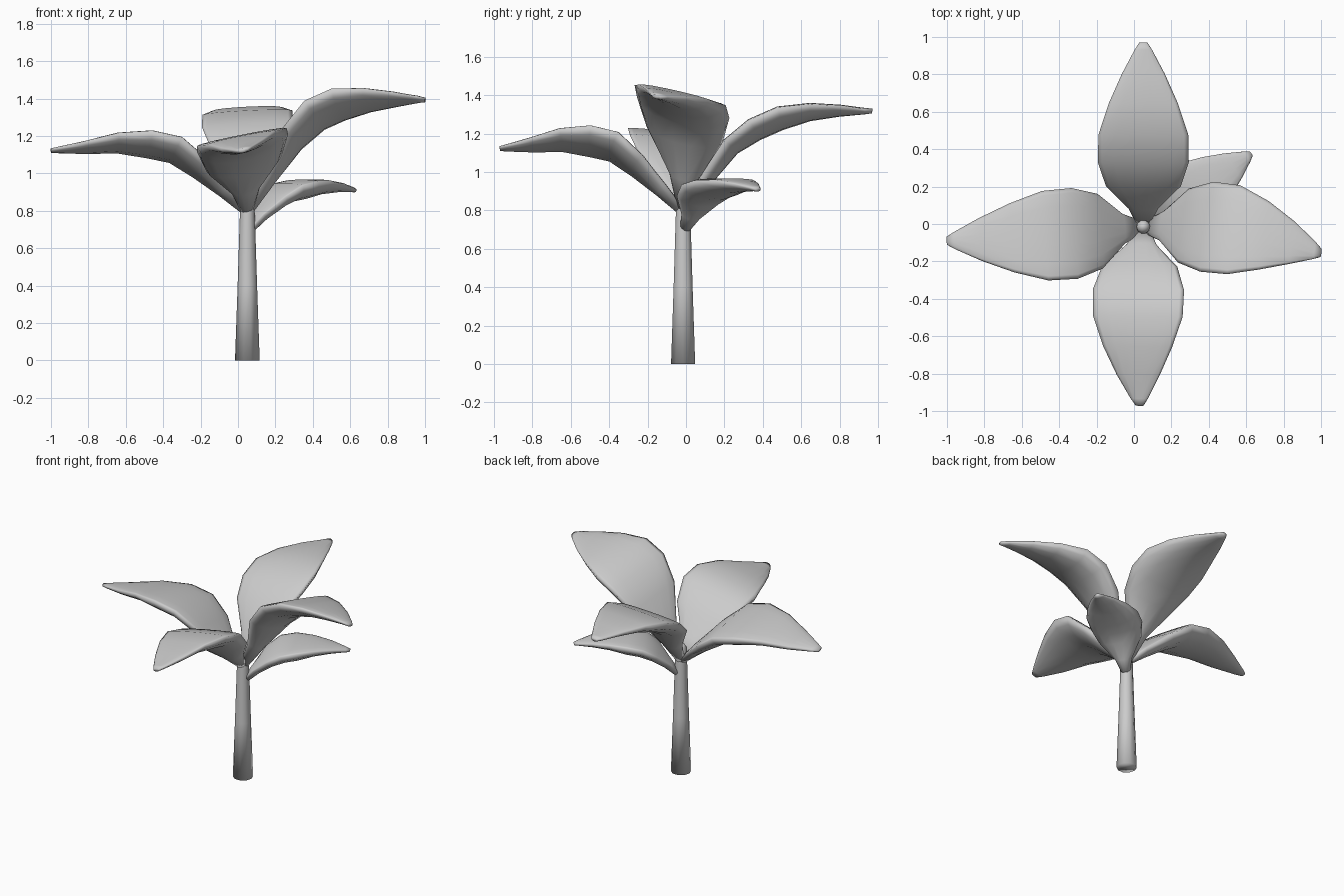
import bpy, math
from mathutils import Vector

cube = bpy.data.objects.get("Cube")
if cube:
    bpy.data.objects.remove(cube, do_unlink=True)

grey = bpy.data.materials.new("plain_grey")
grey.use_nodes = True
grey.diffuse_color = (0.6, 0.6, 0.6, 1)
grey.node_tree.nodes["Principled BSDF"].inputs["Base Color"].default_value = (0.6, 0.6, 0.6, 1)

CENTRE = Vector((0.05, -0.015, 0))
UP = Vector((0, 0, 1))


def loft(name, rings):
    """Skin closed rings of points, cap both ends and shade smooth."""
    n = len(rings[0])
    verts = [p for ring in rings for p in ring]
    faces = [tuple(range(n))[::-1], tuple(range(len(verts) - n, len(verts)))]
    for r in range(len(rings) - 1):
        for k in range(n):
            a, b = r * n + k, r * n + (k + 1) % n
            faces.append((a, b, b + n, a + n))
    mesh = bpy.data.meshes.new(name)
    mesh.from_pydata(verts, [], faces)
    mesh.materials.append(grey)
    mesh.shade_smooth()
    obj = bpy.data.objects.new(name, mesh)
    bpy.context.collection.objects.link(obj)


# Stations along every leaf, with the shared half-width and belly depth
STATIONS = [0, .1, .22, .35, .5, .67, .83, .96, 1]
HALF_WIDTH = [.03, .08, .2, .243, .24, .185, .115, .047, .022]
BELLY = [.03, .06, .09, .11, .11, .08, .05, .022, .012]


def leaf(name, tip, heights, tilt, bulge=0, size=1, sides=14):
    """Fleshy tilted blade: nearly flat on top, rounded belly underneath."""
    along = Vector((tip[0], tip[1], 0)) - CENTRE
    side = UP.cross(along).normalized()
    mids = [CENTRE + along * t + side * bulge * 4 * t * (1 - t) + UP * z
            for t, z in zip(STATIONS, heights)]
    rings = []
    for i, mid in enumerate(mids):
        tangent = mids[min(i + 1, len(mids) - 1)] - mids[max(i - 1, 0)]
        normal = tangent.cross(side).normalized()
        w = HALF_WIDTH[i] * size
        ring = []
        for k in range(sides):
            a = math.tau * k / sides
            s, h = math.cos(a), math.sin(a)
            lift = h * (.012 if h > 0 else BELLY[i] * size ** .5)
            ring.append(mid + side * w * s + UP * tilt * w * s + normal * lift)
        rings.append(ring)
    loft(name, rings)


# Tapered stem with a small domed top
stem_profile = [(.066, 0), (.052, .4), (.04, .78), (.036, .89), (.024, .912), (.008, .92)]
loft("stem", [[CENTRE + Vector((r * math.cos(math.tau * k / 10),
                                r * math.sin(math.tau * k / 10), z))
               for k in range(10)] for r, z in stem_profile])

# Four large leaves and one small lower leaf
low = [.8, .92, 1.05, 1.16, 1.195, 1.19, 1.155, 1.13, 1.122]
middle = [.8, .97, 1.155, 1.26, 1.325, 1.345, 1.338, 1.322, 1.318]
high = [.8, .985, 1.195, 1.335, 1.4, 1.415, 1.41, 1.4, 1.393]
small = [.69, .78, .875, .935, .955, .955, .94, .918, .908]
leaf("front_leaf", (.03, -.97), low, .2, bulge=-.02)
leaf("right_leaf", (-1, -.09), low, .14, bulge=.01)
leaf("back_leaf", (.05, .97), middle, -.05)
leaf("left_leaf", (1, -.155), high, -.22, bulge=.055)
leaf("small_leaf", (.625, .375), small, 0, size=.72)
